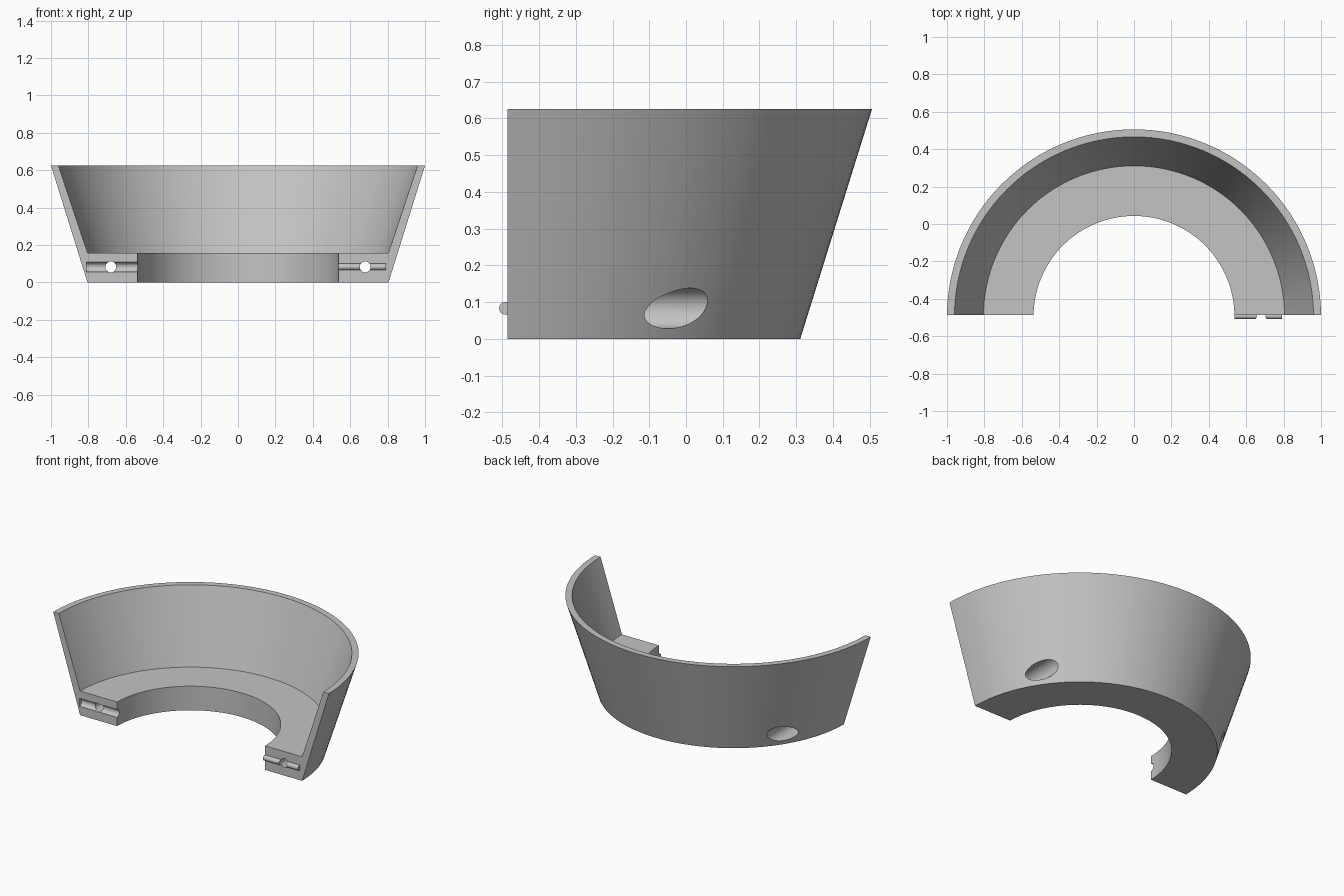
import bpy, bmesh, math
from mathutils import Matrix, Vector

default = bpy.data.objects.get("Cube")
if default:
    bpy.data.objects.remove(default, do_unlink=True)

AXIS_Y, CUT_Y, JOINT_Z, BOLT_X = -0.494, -0.486, 0.083, 0.68

grey = bpy.data.materials.new("plain_grey")
grey.use_nodes = True
grey.diffuse_color = (0.55, 0.55, 0.55, 1)
grey.node_tree.nodes["Principled BSDF"].inputs["Base Color"].default_value = (0.55, 0.55, 0.55, 1)


def add_object(name, bm):
    bmesh.ops.recalc_face_normals(bm, faces=bm.faces)
    mesh = bpy.data.meshes.new(name)
    bm.to_mesh(mesh)
    bm.free()
    mesh.materials.append(grey)
    obj = bpy.data.objects.new(name, mesh)
    bpy.context.collection.objects.link(obj)
    return obj


def rod(name, start, end, radius):
    """Solid cylinder between two points."""
    start, end = Vector(start), Vector(end)
    turn = (end - start).to_track_quat('Z', 'Y').to_matrix().to_4x4()
    bm = bmesh.new()
    bmesh.ops.create_cone(bm, cap_ends=True, segments=48, radius1=radius, radius2=radius,
                          depth=(end - start).length,
                          matrix=Matrix.Translation((start + end) / 2) @ turn)
    return add_object(name, bm)


def cut(target, cutter):
    cutter.hide_render = True
    mod = target.modifiers.new("cut", 'BOOLEAN')
    mod.operation, mod.solver, mod.object = 'DIFFERENCE', 'EXACT', cutter
    bpy.context.view_layer.objects.active = target
    bpy.ops.object.modifier_apply(modifier=mod.name)


# Flared wall and flat base flange, turned from one profile and halved
profile = [(0.537, 0), (0.805, 0), (1.0, 0.625), (0.96, 0.625), (0.805, 0.158), (0.537, 0.158)]
bm = bmesh.new()
points = [bm.verts.new((r, AXIS_Y, z)) for r, z in profile]
edges = [bm.edges.new((points[i], points[i - 1])) for i in range(len(points))]
bmesh.ops.spin(bm, geom=points + edges, cent=(0, AXIS_Y, 0), axis=(0, 0, 1),
               angle=math.tau, steps=128, use_merge=True)
bmesh.ops.remove_doubles(bm, verts=bm.verts, dist=0.0001)
bmesh.ops.bisect_plane(bm, geom=bm.verts[:] + bm.edges[:] + bm.faces[:], dist=0.00001,
                       plane_co=(0, CUT_Y, 0), plane_no=(0, 1, 0), clear_inner=True)
bmesh.ops.edgeloop_fill(bm, edges=[e for e in bm.edges if e.is_boundary])
body = add_object("half_ring_body", bm)

# Rounded tongue on one joint face, matching groove in the other
tongue = rod("joint_tongue", (0.537, -0.4915, JOINT_Z), (0.79, -0.4915, JOINT_Z), 0.017)
groove = rod("groove_cutter", (-0.81, -0.488, JOINT_Z), (-0.45, -0.488, JOINT_Z), 0.026)
cutters = [groove]
cut(body, groove)

# Bolt holes with wide recesses opening through the outer wall
for side in (-1, 1):
    x = side * BOLT_X
    bore = rod("bore_cutter", (x, -0.6, JOINT_Z), (x, 0.2, JOINT_Z), 0.029)
    recess = rod("recess_cutter", (x, -0.25, JOINT_Z), (x, 0.2, JOINT_Z), 0.055)
    cut(body, bore)
    cut(body, recess)
    if side > 0:
        cut(tongue, bore)
    cutters += [bore, recess]
for cutter in cutters:
    bpy.data.objects.remove(cutter, do_unlink=True)

# Smooth curved faces, sharp edges
bpy.ops.object.select_all(action='DESELECT')
for obj in (body, tongue):
    obj.select_set(True)
bpy.context.view_layer.objects.active = body
bpy.ops.object.shade_smooth_by_angle(angle=math.radians(25))
